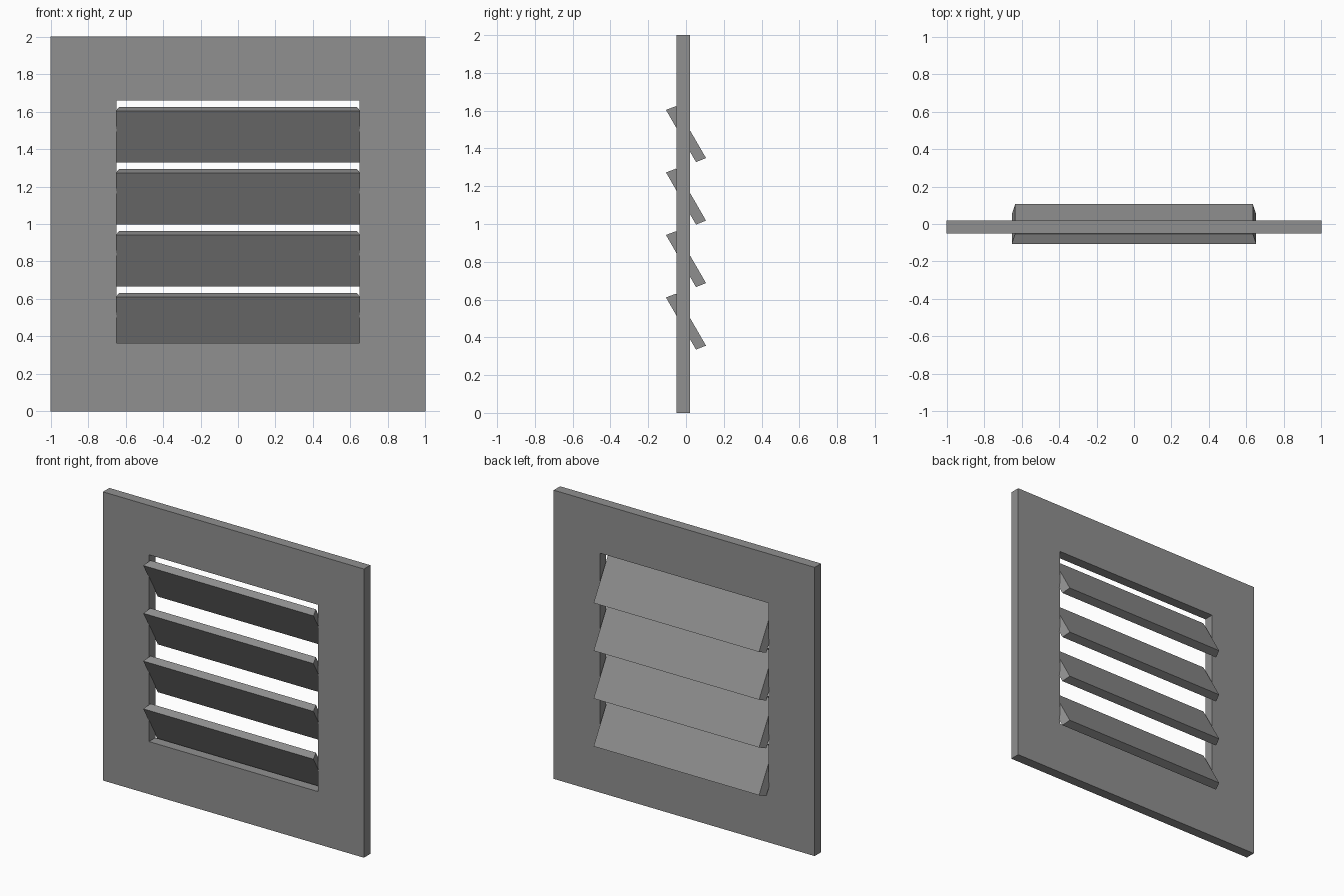
import bpy
import bmesh
from mathutils import Vector

cube = bpy.data.objects.get("Cube")
if cube:
    bpy.data.objects.remove(cube)

grey = bpy.data.materials.new("matte grey")
grey.use_nodes = True
colour = (0.28, 0.28, 0.28, 1)
grey.diffuse_color = colour
grey.node_tree.nodes["Principled BSDF"].inputs["Base Color"].default_value = colour


def finish(name, bm):
    bmesh.ops.recalc_face_normals(bm, faces=bm.faces)
    mesh = bpy.data.meshes.new(name)
    bm.to_mesh(mesh)
    bm.free()
    mesh.materials.append(grey)
    obj = bpy.data.objects.new(name, mesh)
    bpy.context.collection.objects.link(obj)
    return obj


def extrude(bm, faces, offset):
    result = bmesh.ops.extrude_face_region(bm, geom=faces)
    verts = [g for g in result["geom"] if isinstance(g, bmesh.types.BMVert)]
    bmesh.ops.translate(bm, verts=verts, vec=offset)


# Square frame: a flat ring extruded through its thickness
def build_frame(front, back, half, opening, centre_z, opening_z):
    bm = bmesh.new()
    corners = [(-1, -1), (1, -1), (1, 1), (-1, 1)]
    outer = [bm.verts.new((x * half, front, centre_z + z * half)) for x, z in corners]
    inner = [bm.verts.new((x * opening, front, opening_z + z * opening)) for x, z in corners]
    faces = []
    for i in range(4):
        j = (i + 1) % 4
        faces.append(bm.faces.new((outer[i], outer[j], inner[j], inner[i])))
    extrude(bm, faces, Vector((0, back - front, 0)))
    return finish("frame", bm)


# Slanted slat: its upper rear face is narrower, so the ends are bevelled
def build_slat(name, z):
    section = [(-0.106, 0.128, 0.652), (0.053, -0.148, 0.652),
               (0.106, -0.127, 0.634), (-0.053, 0.148, 0.634)]
    bm = bmesh.new()
    ends = [[bm.verts.new((side * w, y, z + dz)) for y, dz, w in section]
            for side in (-1, 1)]
    for end in ends:
        bm.faces.new(end)
    for i in range(4):
        j = (i + 1) % 4
        bm.faces.new((ends[0][i], ends[0][j], ends[1][j], ends[1][i]))
    return finish(name, bm)


build_frame(-0.05, 0.02, 1, 0.647, 1, 1.011)
for i in range(4):
    build_slat(f"slat_{i + 1}", 0.483 + i * 0.331)
